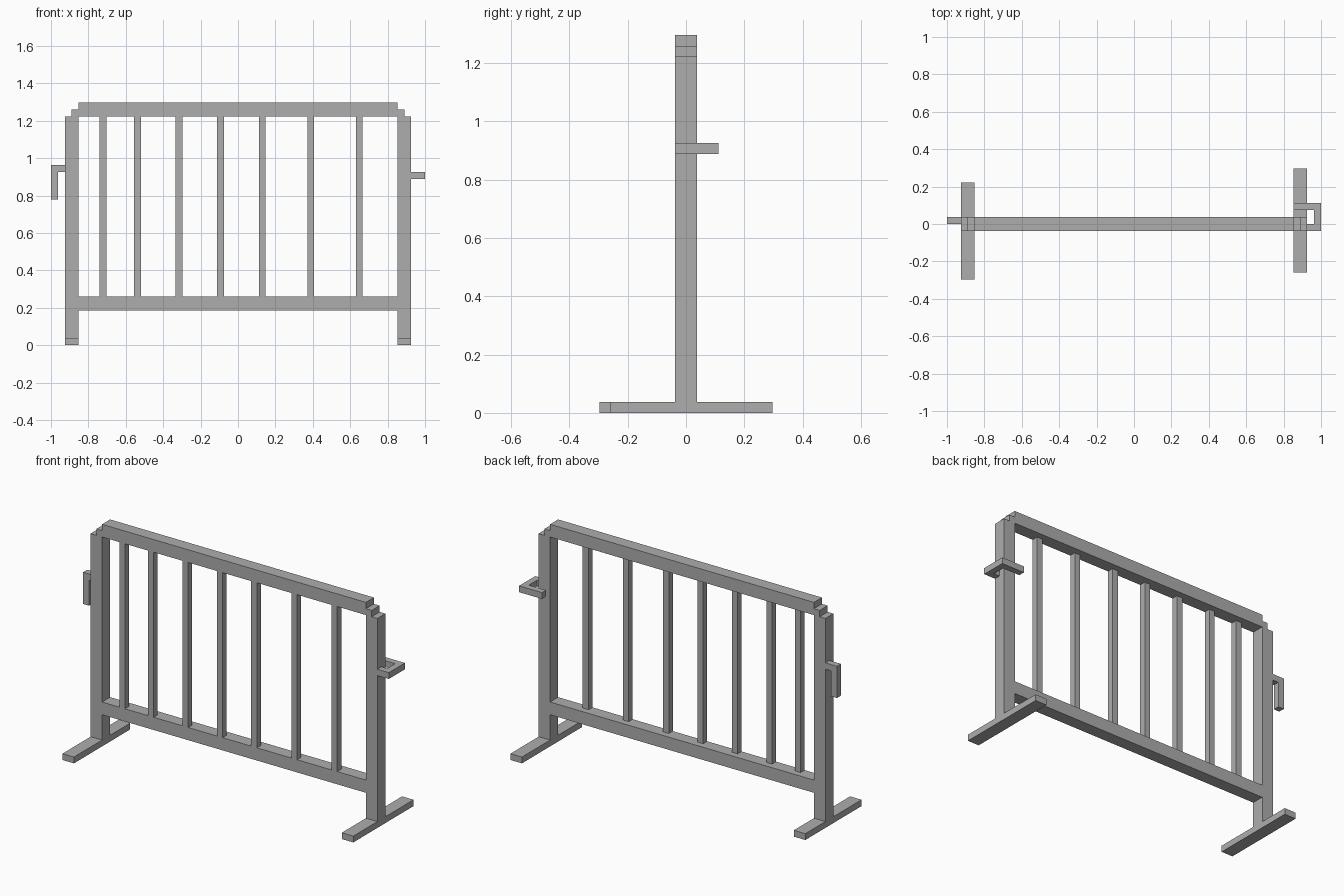
import bpy

U = 1 / 27  # module the whole barrier is laid out on

default = bpy.data.objects.get("Cube")
if default:
    bpy.data.objects.remove(default, do_unlink=True)

# Plain grey metal
metal = bpy.data.materials.new("grey_metal")
metal.use_nodes = True
GREY = (0.42, 0.42, 0.42, 1)
metal.diffuse_color = GREY
metal.node_tree.nodes["Principled BSDF"].inputs["Base Color"].default_value = GREY


def box(name, x, y, z):
    """Flat-sided block from (min, max) ranges in modules."""
    bpy.ops.mesh.primitive_cube_add(size=1)
    ob = bpy.context.object
    ob.name = name
    ob.location = [U * (a + b) / 2 for a, b in (x, y, z)]
    ob.scale = [U * (b - a) for a, b in (x, y, z)]
    bpy.ops.object.transform_apply(location=True, rotation=False, scale=True)
    ob.data.materials.append(metal)
    return ob


DEPTH = (-1, 1)

# Posts and stepped corners, mirrored left and right
for side, s in (("left", 1), ("right", -1)):
    def span(a, b):
        return tuple(sorted((s * a, s * b)))
    box(side + "_post", span(23, 25), DEPTH, (1, 33))
    box(side + "_corner_step", span(23, 24), DEPTH, (33, 34))

# Feet, uneven in length
box("left_foot", (23, 25), (-7, 8), (0, 1))
box("right_foot", (-25, -23), (-8, 6), (0, 1))

# Rails
box("top_rail", (-23, 23), DEPTH, (33, 35))
box("bottom_rail", (-23, 23), DEPTH, (5, 7))

# Upright bars, set in the front half of the rails
for i, x in enumerate((-20, -15, -9, -3, 3, 10, 17)):
    box(f"upright_bar_{i + 1}", (x, x + 1), (-1, 0), (7, 33))

# Left catch: open loop wrapping behind the post
box("catch_front_arm", (25, 26), (-1, 0), (24, 25))
box("catch_side", (26, 27), (-1, 3), (24, 25))
box("catch_back_arm", (23, 26), (2, 3), (24, 25))

# Right hook: short arm with a drop pin
box("hook_arm", (-26, -25), (0, 1), (25, 26))
box("hook_pin", (-27, -26), (0, 1), (21, 26))
